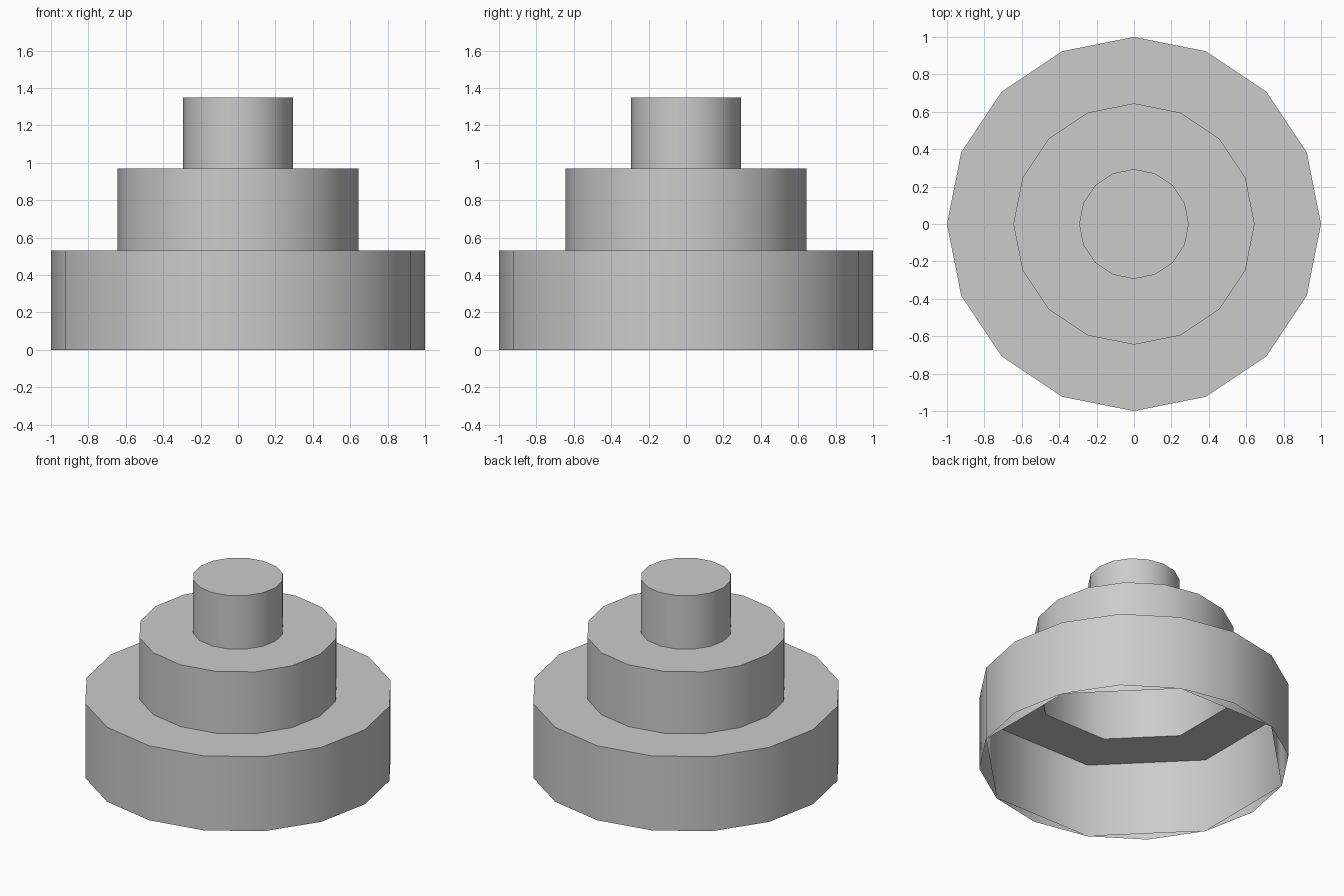
import bpy
import bmesh
import math

cube = bpy.data.objects.get("Cube")
if cube:
    bpy.data.objects.remove(cube, do_unlink=True)

grey = bpy.data.materials.new("light_grey")
grey.use_nodes = True
GREY = (0.6, 0.6, 0.6, 1.0)
grey.diffuse_color = GREY
for node in grey.node_tree.nodes:
    if node.type == "BSDF_PRINCIPLED":
        node.inputs["Base Color"].default_value = GREY


def tier(name, sides, turn, radius, next_radius, low, high, inward):
    """One step: an upright wall, closed above by a ring or a full cap."""
    bm = bmesh.new()

    def loop(r, z):
        angles = [turn + math.tau * i / sides for i in range(sides)]
        return [bm.verts.new((r * math.cos(a), r * math.sin(a), z)) for a in angles]

    def bridge(a, b):
        for i in range(sides):
            j = (i + 1) % sides
            bm.faces.new((a[i], a[j], b[j], b[i]))

    bottom, top = loop(radius, low), loop(radius, high)
    bridge(bottom, top)
    if next_radius:
        bridge(top, loop(next_radius, high))
    else:
        bm.faces.new(top)
    if inward:
        bmesh.ops.reverse_faces(bm, faces=bm.faces[:])
    for face in bm.faces:
        face.smooth = True

    mesh = bpy.data.meshes.new(name)
    bm.to_mesh(mesh)
    bm.free()
    mesh.set_sharp_from_angle(angle=math.radians(50))
    mesh.materials.append(grey)
    bpy.context.collection.objects.link(bpy.data.objects.new(name, mesh))


# Three stacked steps: name, radius, bottom and top
STEPS = [("base", 1.0, 0.0, 0.53), ("middle", 0.645, 0.53, 0.97), ("top", 0.293, 0.97, 1.35)]
GAP = 0.002  # keeps the lining just clear of the outer skin

for i, (part, radius, low, high) in enumerate(STEPS):
    inner = STEPS[i + 1][1] if i + 1 < len(STEPS) else 0
    # Outer skin with sixteen sides
    tier(part + "_outer_wall", 16, 0, radius, inner, low, high, False)
    # Hollow lining with eight sides, open below
    tier(part + "_inner_lining", 8, math.pi / 8, radius - GAP, max(inner - GAP, 0),
         max(low - GAP, 0), high - GAP, True)
